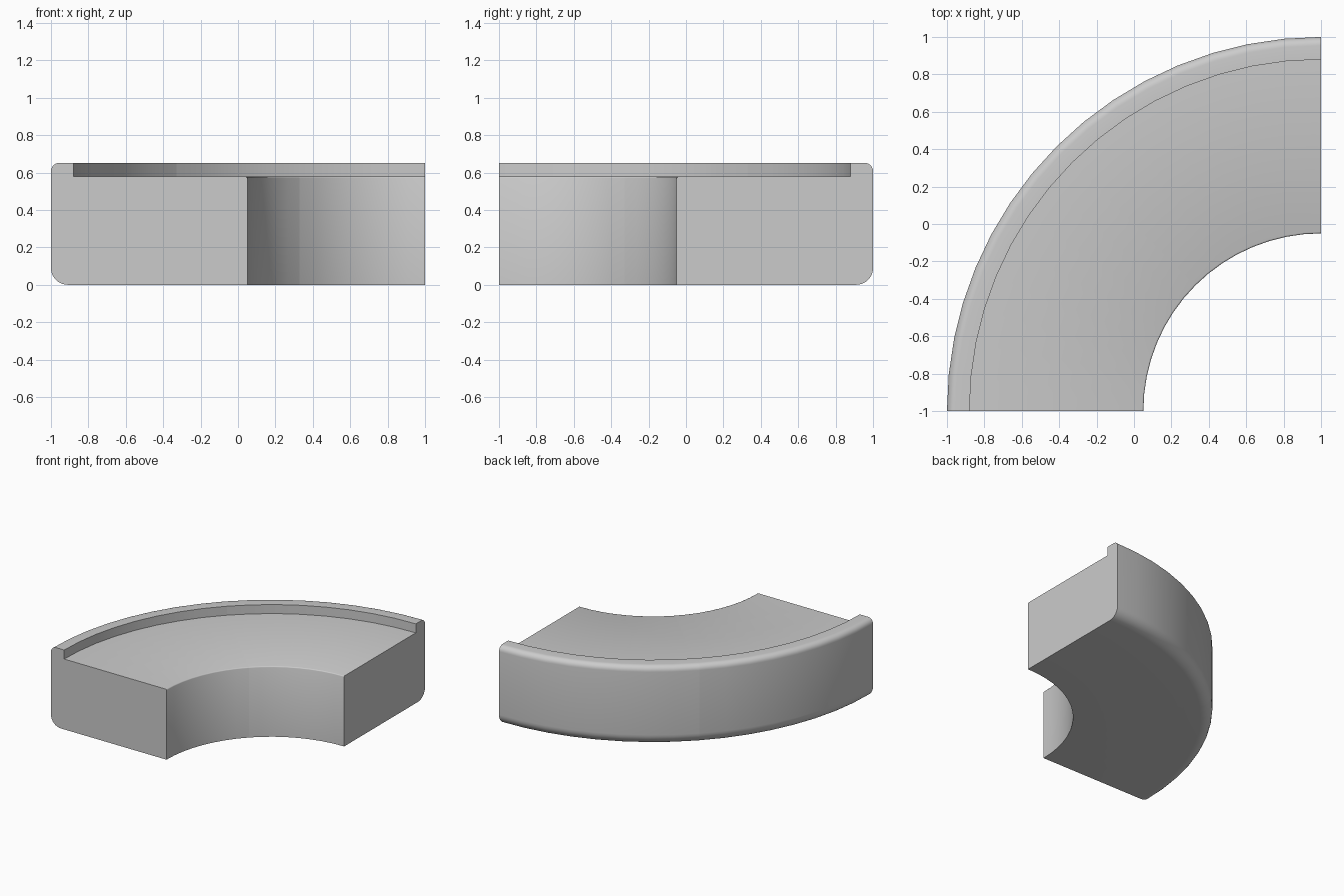
import bpy, bmesh
from math import sin, cos, pi, radians

if "Cube" in bpy.data.objects:
    bpy.data.objects.remove(bpy.data.objects["Cube"])

CENTRE = (1.0, -1.0)
R_IN, R_LIP, R_OUT = 0.95, 1.88, 2.0
Z_TOP, Z_LIP = 0.578, 0.652
STEPS = 8  # facets per 45 degree section


def arc(r, z, radius, start, end, n):
    """Rounded corner points, angles in degrees."""
    return [(r + radius * cos(radians(start + (end - start) * i / n)),
             z + radius * sin(radians(start + (end - start) * i / n)))
            for i in range(n + 1)]


# Cross-section (radius, height): flat inner wall, rounded outer edges, raised lip
profile = [(R_IN, 0.0)]
profile += arc(R_OUT - 0.09, 0.09, 0.09, -90, 0, 8)
profile += arc(R_OUT - 0.045, Z_LIP - 0.045, 0.045, 0, 90, 6)
profile += [(R_LIP, Z_LIP), (R_LIP, Z_TOP)]
profile += arc(R_IN + 0.008, Z_TOP - 0.008, 0.008, 90, 180, 2)


def curved_section(name, start):
    """Sweep the cross-section through 45 degrees and cap both ends."""
    bm = bmesh.new()
    rings = []
    for i in range(STEPS + 1):
        a = start + pi / 4 * i / STEPS
        rings.append([bm.verts.new((CENTRE[0] + r * cos(a), CENTRE[1] + r * sin(a), z))
                      for r, z in profile])
    n = len(profile)
    for a, b in zip(rings, rings[1:]):
        for j in range(n):
            k = (j + 1) % n
            bm.faces.new((a[j], a[k], b[k], b[j]))
    bm.faces.new(rings[0])
    bm.faces.new(rings[-1])
    bmesh.ops.recalc_face_normals(bm, faces=bm.faces)
    mesh = bpy.data.meshes.new(name)
    bm.to_mesh(mesh)
    bm.free()
    obj = bpy.data.objects.new(name, mesh)
    bpy.context.collection.objects.link(obj)
    bpy.ops.object.select_all(action='DESELECT')
    obj.select_set(True)
    bpy.context.view_layer.objects.active = obj
    bpy.ops.object.shade_smooth_by_angle(angle=radians(46))


# Two matching sections make the quarter ring
curved_section("back_curved_section", pi / 2)
curved_section("front_curved_section", 3 * pi / 4)
